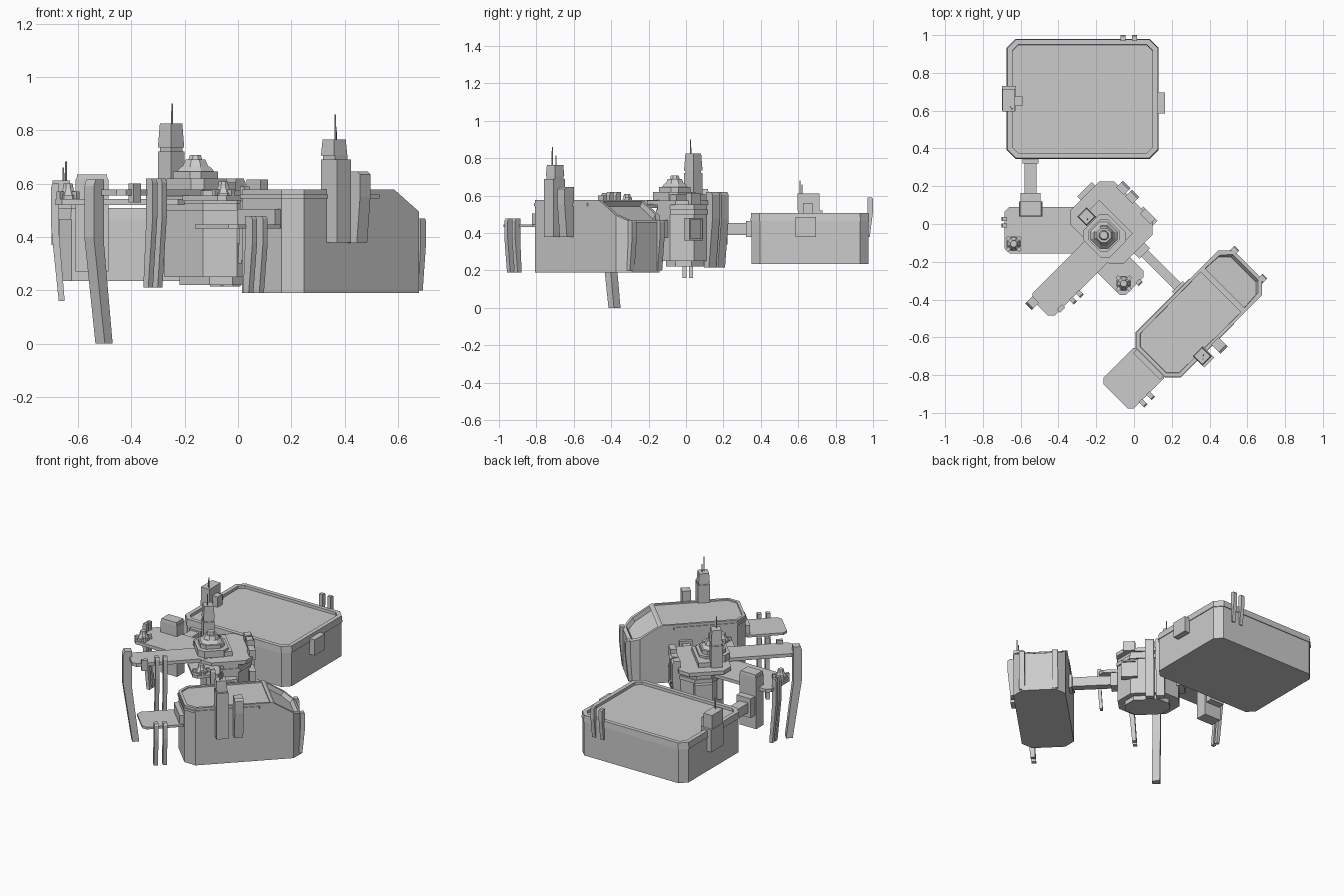
import bpy, bmesh
from math import radians, pi
from mathutils import Matrix, Vector

if "Cube" in bpy.data.objects:
    bpy.data.objects.remove(bpy.data.objects["Cube"])

FLAT = Matrix.Identity(4)
DIAG = Matrix.Rotation(radians(45), 4, 'Z')   # frame of the parts turned by 45 degrees


def finish(bm, name, M=FLAT):
    bmesh.ops.recalc_face_normals(bm, faces=bm.faces[:])
    bm.transform(M)
    me = bpy.data.meshes.new(name)
    bm.to_mesh(me)
    bm.free()
    ob = bpy.data.objects.new(name, me)
    bpy.context.collection.objects.link(ob)
    return ob


def rect(x0, x1, y0, y1, c=0.0):
    if c <= 0:
        return [(x0, y0), (x1, y0), (x1, y1), (x0, y1)]
    return [(x0 + c, y0), (x1 - c, y0), (x1, y0 + c), (x1, y1 - c),
            (x1 - c, y1), (x0 + c, y1), (x0, y1 - c), (x0, y0 + c)]


def prism_bm(pts, z0, z1, top=1.0):
    bm = bmesh.new()
    cx = sum(p[0] for p in pts) / len(pts)
    cy = sum(p[1] for p in pts) / len(pts)
    lo = [bm.verts.new((x, y, z0)) for x, y in pts]
    hi = [bm.verts.new((cx + (x - cx) * top, cy + (y - cy) * top, z1)) for x, y in pts]
    bm.faces.new(lo[::-1])
    bm.faces.new(hi)
    for i in range(len(pts)):
        j = (i + 1) % len(pts)
        bm.faces.new((lo[i], lo[j], hi[j], hi[i]))
    return bm


def prism(name, pts, z0, z1, M=FLAT, top=1.0):
    return finish(prism_bm(pts, z0, z1, top), name, M)


def sink(bm, face, rim, depth):
    bmesh.ops.inset_region(bm, faces=[face], thickness=rim)
    bmesh.ops.inset_region(bm, faces=[face], thickness=0.001, depth=-depth)


def up_face(bm):
    return max((f for f in bm.faces if f.normal.z > 0.99), key=lambda f: f.calc_center_median().z)


def fin(name, x, y, ang, top, bot, wid, dep, lean, M=FLAT):
    """Bent hanging fin: outward direction at angle ang, lower end leaning inwards."""
    h = top - bot
    prof = [(-lean, bot), (dep * 0.75 - lean, bot), (dep, top - 0.35 * h), (dep, top - 0.04 * h),
            (dep * 0.8, top), (0, top), (0, top - 0.4 * h)]
    bm = bmesh.new()
    a = [bm.verts.new((o, -wid / 2, z)) for o, z in prof]
    b = [bm.verts.new((o, wid / 2, z)) for o, z in prof]
    bm.faces.new(a)
    bm.faces.new(b[::-1])
    for i in range(len(prof)):
        j = (i + 1) % len(prof)
        bm.faces.new((a[i], b[i], b[j], a[j]))
    return finish(bm, name, M @ Matrix.Translation((x, y, 0)) @ Matrix.Rotation(radians(ang), 4, 'Z'))


def cone(name, x, y, z0, z1, r0, r1, n=8):
    bm = bmesh.new()
    bmesh.ops.create_cone(bm, cap_ends=True, segments=n, radius1=r0, radius2=r1, depth=z1 - z0)
    finish(bm, name, Matrix.Translation((x, y, (z0 + z1) / 2)) @ Matrix.Rotation(pi / n, 4, 'Z'))


def mast(name, x, y, z0, z1):
    cone(name, x, y, z0, z1, 0.004, 0.003, 6)


def turret(name, x, y, z):
    cone(name + "_base", x, y, z, z + 0.015, 0.042, 0.042)
    cone(name + "_cone", x, y, z + 0.015, z + 0.04, 0.036, 0.02)
    cone(name + "_cap", x, y, z + 0.04, z + 0.058, 0.022, 0.018)
    for k in range(4):
        prism(name + "_lug", rect(0.03, 0.052, -0.009, 0.009), z, z + 0.028,
              Matrix.Translation((x, y, 0)) @ Matrix.Rotation(k * pi / 2 + pi / 4, 4, 'Z'))


# Large rear container with recessed lid
bm = prism_bm(rect(-0.67, 0.125, 0.35, 0.975, 0.045), 0.235, 0.465)
finish(bm, "rear_container")
bm = prism_bm(rect(-0.675, 0.13, 0.345, 0.98, 0.047), 0.465, 0.508, 0.99)
bm.normal_update()
sink(bm, up_face(bm), 0.03, 0.018)
finish(bm, "rear_container_rim")
prism("rear_side_panel", rect(0.12, 0.165, 0.585, 0.695), 0.38, 0.487)
prism("rear_left_tower", rect(-0.70, -0.625, 0.6, 0.73), 0.37, 0.52)
prism("rear_left_tower_top", rect(-0.695, -0.63, 0.595, 0.715), 0.52, 0.612)
prism("rear_left_tower_lug", rect(-0.63, -0.59, 0.625, 0.675), 0.49, 0.56)
mast("rear_mast", -0.645, 0.61, 0.6, 0.682)
mast("rear_mast_short", -0.655, 0.62, 0.6, 0.66)
for x in (-0.058, 0.003):
    fin("rear_fin", x, 0.97, 90, 0.59, 0.38, 0.025, 0.03, 0.01)

# Link from the rear container to the left arm
prism("rear_link", rect(-0.58, -0.515, 0.1, 0.36), 0.39, 0.455)
prism("rear_link_flange", rect(-0.59, -0.505, 0.32, 0.355), 0.38, 0.465)
prism("rear_link_collar", rect(-0.6, -0.495, 0.1, 0.165), 0.36, 0.49)
prism("rear_link_block", rect(-0.61, -0.485, 0.04, 0.12), 0.27, 0.615)
prism("rear_link_block_cap", rect(-0.606, -0.489, 0.04, 0.12), 0.615, 0.635, top=0.95)

# Left arm deck
prism("left_arm", rect(-0.685, -0.2, -0.155, 0.09, 0.025), 0.52, 0.542)
for y in (-0.008, 0.027):
    fin("left_arm_fin", -0.672, y, 180, 0.6, 0.16, 0.022, 0.03, 0.022)
turret("left_arm_turret", -0.637, -0.105, 0.542)

# Front-left arm with its long leg
prism("front_left_arm", rect(-0.665, -0.15, -0.045, 0.12, 0.025), 0.555, 0.577, DIAG)
fin("long_leg", -0.65, 0.085, 180, 0.615, 0.0, 0.05, 0.055, 0.045, DIAG)
for u in (-0.515, -0.465):
    fin("front_left_arm_fin", u, -0.04, -90, 0.62, 0.21, 0.025, 0.035, 0.015, DIAG)
prism("front_left_arm_lug", rect(-0.61, -0.57, -0.055, -0.03), 0.53, 0.6, DIAG)

# Front arm with turret
prism("front_arm", rect(-0.32, -0.14, -0.235, 0.0, 0.025), 0.535, 0.555, DIAG)
turret("front_arm_turret", -0.055, -0.315, 0.55)
fin("front_arm_fin", -0.2, -0.225, -90, 0.59, 0.3, 0.03, 0.025, 0.01, DIAG)

# Central hub
prism("hub_body", rect(-0.2, 0.075, -0.105, 0.28, 0.09), 0.25, 0.55, DIAG)
prism("hub_base", rect(-0.15, 0.04, -0.06, 0.22, 0.06), 0.22, 0.25, DIAG)
prism("hub_band", rect(-0.205, 0.083, -0.11, 0.287, 0.09), 0.5, 0.525, DIAG)
prism("hub_deck", rect(-0.24, 0.085, -0.11, 0.29, 0.055), 0.55, 0.575, DIAG)
prism("hub_upper_deck", rect(-0.25, -0.06, -0.035, 0.165, 0.035), 0.575, 0.62, DIAG)
prism("hub_upper_bar", rect(-0.12, -0.04, -0.03, 0.22), 0.575, 0.605, DIAG)
prism("hub_turret_base", rect(-0.23, -0.08, -0.005, 0.145, 0.03), 0.62, 0.645, DIAG)
prism("hub_turret_step", rect(-0.22, -0.09, 0.005, 0.135, 0.03), 0.645, 0.665, DIAG, 0.75)
cone("hub_turret", -0.16, -0.06, 0.665, 0.69, 0.052, 0.04)
cone("hub_turret_cap", -0.16, -0.06, 0.69, 0.708, 0.028, 0.022)
for w in (0.175, 0.108):
    fin("hub_fin", 0.07, w, 0, 0.62, 0.215, 0.055, 0.05, 0.015, DIAG)
bm = prism_bm(rect(0.06, 0.1, -0.075, 0.03), 0.36, 0.48)
bm.normal_update()
sink(bm, max(bm.faces, key=lambda f: f.normal.x), 0.015, 0.008)
finish(bm, "hub_side_panel", DIAG)
prism("hub_side_lug", rect(0.06, 0.1, -0.06, 0.015), 0.55, 0.615, DIAG)
prism("hub_rear_panel", rect(-0.11, 0.0, 0.27, 0.315), 0.34, 0.5, DIAG)

# Hub tower
prism("hub_tower", rect(-0.185, -0.115, 0.17, 0.24), 0.36, 0.72, DIAG)
prism("hub_tower_collar", rect(-0.18, -0.12, 0.175, 0.235), 0.72, 0.735, DIAG)
prism("hub_tower_top", rect(-0.185, -0.115, 0.17, 0.24), 0.735, 0.825, DIAG, 0.85)
mast("hub_mast", -0.247, 0.025, 0.82, 0.9)

# Link from the hub to the right container
prism("right_link", rect(-0.095, -0.045, -0.43, -0.09), 0.39, 0.455, DIAG)
for w0, w1 in ((-0.15, -0.1), (-0.425, -0.395)):
    prism("right_link_collar", rect(-0.11, -0.03, w0, w1), 0.375, 0.47, DIAG)

# Right container with sloped, recessed end
bm = prism_bm(rect(-0.455, 0.275, -0.745, -0.415, 0.06), 0.19, 0.577)
n = Vector((0.12, 0, 0.19)).normalized()
bmesh.ops.bisect_plane(bm, geom=bm.verts[:] + bm.edges[:] + bm.faces[:], plane_co=(0.085, 0, 0.577),
                       plane_no=n, clear_outer=True)
bmesh.ops.holes_fill(bm, edges=[e for e in bm.edges if e.is_boundary], sides=0)
bmesh.ops.recalc_face_normals(bm, faces=bm.faces[:])
bm.normal_update()
slope = max(bm.faces, key=lambda f: f.normal.dot(n))
lid = up_face(bm)
sink(bm, slope, 0.025, 0.03)
sink(bm, lid, 0.02, 0.008)
finish(bm, "right_container", DIAG)
prism("right_container_rim", rect(-0.46, 0.06, -0.75, -0.41, 0.06), 0.545, 0.56, DIAG)
for w in (-0.685, -0.475):
    fin("right_end_fin", 0.265, w, 0, 0.47, 0.2, 0.035, 0.03, 0.01, DIAG)

# Towers on the outer wall of the right container
prism("wall_tower", rect(-0.275, -0.2, -0.8, -0.715), 0.38, 0.69, DIAG)
prism("wall_tower_collar", rect(-0.27, -0.205, -0.785, -0.72), 0.69, 0.705, DIAG)
prism("wall_tower_top", rect(-0.275, -0.205, -0.785, -0.715), 0.705, 0.765, DIAG, 0.88)
fin("wall_tower_small", -0.135, -0.74, -90, 0.645, 0.378, 0.055, 0.07, 0.0, DIAG)
mast("wall_mast", 0.365, -0.715, 0.76, 0.86)
mast("wall_mast_short", 0.367, -0.695, 0.76, 0.815)

# Low platform at the front
prism("low_platform", rect(-0.715, -0.44, -0.69, -0.462, 0.025), 0.432, 0.447, DIAG)
prism("low_platform_bracket", rect(-0.485, -0.45, -0.68, -0.48), 0.447, 0.505, DIAG)
for u in (-0.636, -0.58):
    fin("low_platform_fin", u, -0.685, -90, 0.478, 0.19, 0.025, 0.04, 0.01, DIAG)
